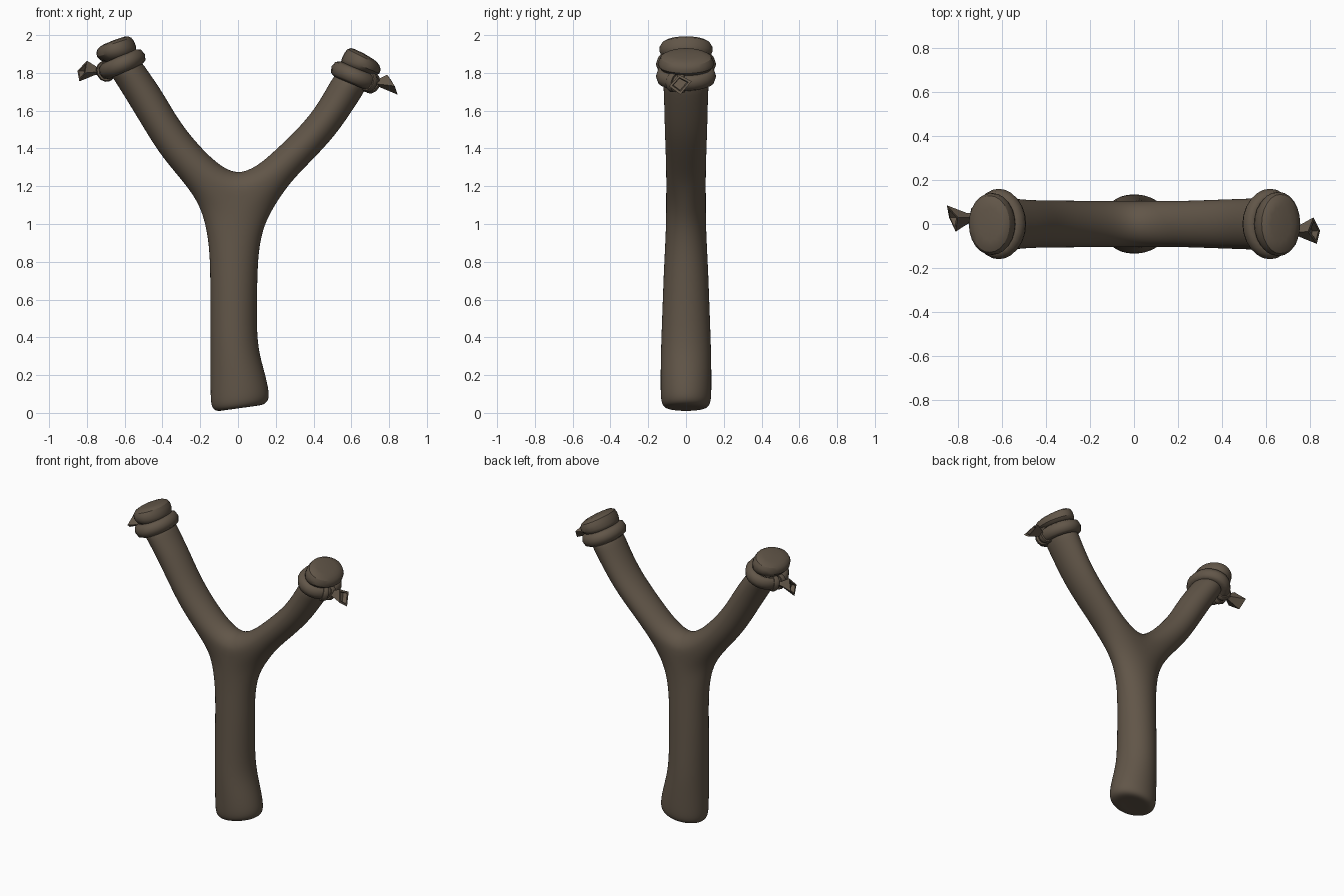
import bpy, bmesh
from math import cos, sin, pi, radians
from mathutils import Vector as V

if "Cube" in bpy.data.objects:
    bpy.data.objects.remove(bpy.data.objects["Cube"])

wood = bpy.data.materials.new("dark_wood")
wood.diffuse_color = (0.12, 0.092, 0.065, 1)
wood.use_nodes = True
wood.node_tree.nodes["Principled BSDF"].inputs["Base Color"].default_value = wood.diffuse_color


def finish(name, bm, subsurf=0, angle=None):
    bmesh.ops.recalc_face_normals(bm, faces=bm.faces)
    me = bpy.data.meshes.new(name)
    bm.to_mesh(me)
    bm.free()
    me.materials.append(wood)
    ob = bpy.data.objects.new(name, me)
    bpy.context.collection.objects.link(ob)
    if subsurf:
        m = ob.modifiers.new("smooth", 'SUBSURF')
        m.levels = m.render_levels = subsurf
    if angle:
        bpy.ops.object.select_all(action='DESELECT')
        ob.select_set(True)
        bpy.context.view_layer.objects.active = ob
        bpy.ops.object.shade_smooth_by_angle(angle=radians(angle))
    return ob


def ring(bm, a, b, d, n=16, f=1.02):
    """Elliptical ring whose xz diameter runs from a to b, with half depth d."""
    a, b = V((a[0], 0, a[1])), V((b[0], 0, b[1]))
    c, u, w = (a + b) / 2, (a - b) / 2 * f, V((0, d * f, 0))
    return [bm.verts.new(c + u * cos(2*pi*k/n) + w * sin(2*pi*k/n)) for k in range(n)]


def bridge(bm, r, s):
    n = len(r)
    for k in range(n):
        bm.faces.new((r[k], r[(k+1) % n], s[(k+1) % n], s[k]))


def loft(bm, rings):
    for r, s in zip(rings, rings[1:]):
        bridge(bm, r, s)


def torus(bm, c, u, v, n, r, h, seg=24, sec=8):
    """Elliptical loop in plane u, v; tube is r thick radially and h along n."""
    rs = []
    for i in range(seg):
        t = 2*pi*i/seg
        p = u * cos(t) + v * sin(t)
        o = p.normalized()
        rs.append([bm.verts.new(c + p + o * r * cos(2*pi*j/sec) + n * h * sin(2*pi*j/sec))
                   for j in range(sec)])
    loft(bm, rs + rs[:1])


# Forked stick: handle rings (right point, left point, half depth)
bm = bmesh.new()
handle = [((.07, .035), (-.07, .015), .06), ((.135, .04), (-.115, .006), .108),
          ((.162, .065), (-.142, .03), .13), ((.166, .11), (-.146, .09), .135),
          ((.143, .21), (-.146, .2), .135), ((.105, .34), (-.146, .34), .133),
          ((.099, .5), (-.146, .5), .127), ((.103, .75), (-.147, .75), .118),
          ((.112, .88), (-.153, .88), .111), ((.14, 1.0), (-.172, 1.0), .106),
          ((.195, 1.1), (-.205, 1.1), .105)]
rings = [ring(bm, *h) for h in handle]
loft(bm, rings)
bm.faces.new(rings[0])
# Saddle across the crotch splits the last ring into two arms
trunk = rings[-1]
for k in (4, 12):
    trunk[k].co.z = 1.13
saddle = [bm.verts.new((-.005, .105*cos(pi*i/8), 1.13 + .13*sin(pi*i/8))) for i in range(1, 8)]
right_arm = [((.262, 1.2), (.10, 1.305), .105), ((.33, 1.277), (.18, 1.373), .106),
             ((.49, 1.437), (.335, 1.52), .112), ((.585, 1.57), (.42, 1.63), .115),
             ((.66, 1.685), (.485, 1.745), .118), ((.70, 1.76), (.535, 1.83), .125)]
left_arm = [((-.268, 1.2), (-.115, 1.32), .105), ((-.40, 1.35), (-.235, 1.445), .107),
            ((-.485, 1.485), (-.325, 1.565), .107), ((-.59, 1.66), (-.40, 1.70), .11),
            ((-.66, 1.77), (-.485, 1.82), .118), ((-.70, 1.83), (-.53, 1.89), .125)]
for sign, arm in ((1, right_arm), (-1, left_arm)):
    side = [trunk[k % 16] if sign > 0 else trunk[(8 - k) % 16] for k in range(-4, 5)]
    loop = side[4:] + saddle + side[:4]
    rs = [loop] + [ring(bm, *a) for a in arm]
    loft(bm, rs)
    bm.faces.new(rs[-1])
finish("forked_stick", bm, 2, 60)

# Per side: knob rings, band ends, knot angle, tail centre, tail end corners
sides = {
    "left": ([((-.70, 1.84), (-.53, 1.89), .125), ((-.76, 1.885), (-.535, 1.945), .15),
              ((-.75, 1.93), (-.56, 1.995), .14), ((-.71, 1.953), (-.60, 1.997), .08)],
             (-.702, 1.808), (-.525, 1.885), .2, V((-.735, .03, 1.808)),
             [(-.80, .03, 1.865), (-.85, .085, 1.81), (-.84, .03, 1.755), (-.81, -.035, 1.80)]),
    "right": ([((.70, 1.775), (.535, 1.84), .125), ((.762, 1.79), (.545, 1.875), .155),
               ((.758, 1.84), (.575, 1.94), .147), ((.715, 1.877), (.62, 1.928), .085)],
              (.708, 1.745), (.527, 1.82), -.4, V((.725, -.035, 1.745)),
              [(.79, -.035, 1.79), (.815, .03, 1.755), (.845, -.03, 1.685), (.83, -.09, 1.73)]),
}
for name, (knob, a, b, ang, base, quad) in sides.items():
    # Knob at the arm tip
    bm = bmesh.new()
    rs = [ring(bm, *k, n=12) for k in knob]
    loft(bm, rs)
    bm.faces.new(rs[0])
    bm.faces.new(rs[-1])
    finish(name + "_knob", bm, 1, 50)

    # Cord band round the arm
    a, b = V((a[0], 0, a[1])), V((b[0], 0, b[1]))
    c, u, v = (a + b) / 2, (a - b) / 2, V((0, .125, 0))
    n = u.cross(v).normalized()
    bm = bmesh.new()
    torus(bm, c, u, v, n, .035, .044)
    finish(name + "_band", bm, 0, 60)

    # Knot: two small loops wrapped over the band
    bm = bmesh.new()
    for t in (ang - .17, ang + .2):
        p = u * cos(t) + v * sin(t)
        o = p.normalized()
        torus(bm, c + p, o * .036, n * .044, n.cross(o), .013, .02, 12, 6)
    finish(name + "_knot", bm, 0, 60)

    # Flared cord tail with a recessed end
    bm = bmesh.new()
    end = [V(q) for q in quad]
    m = sum(end, V()) / 4
    back = (base - m).normalized()
    shapes = [[base + back*.02 + (q - m)*.3 for q in end], [base - back*.015 + (q - m)*.35 for q in end],
              end, [m + (q - m)*.7 for q in end], [m + back*.025 + (q - m)*.6 for q in end]]
    rs = [[bm.verts.new(q) for q in s] for s in shapes]
    loft(bm, rs)
    bm.faces.new(rs[0])
    bm.faces.new(rs[-1])
    finish(name + "_cord_tail", bm)
